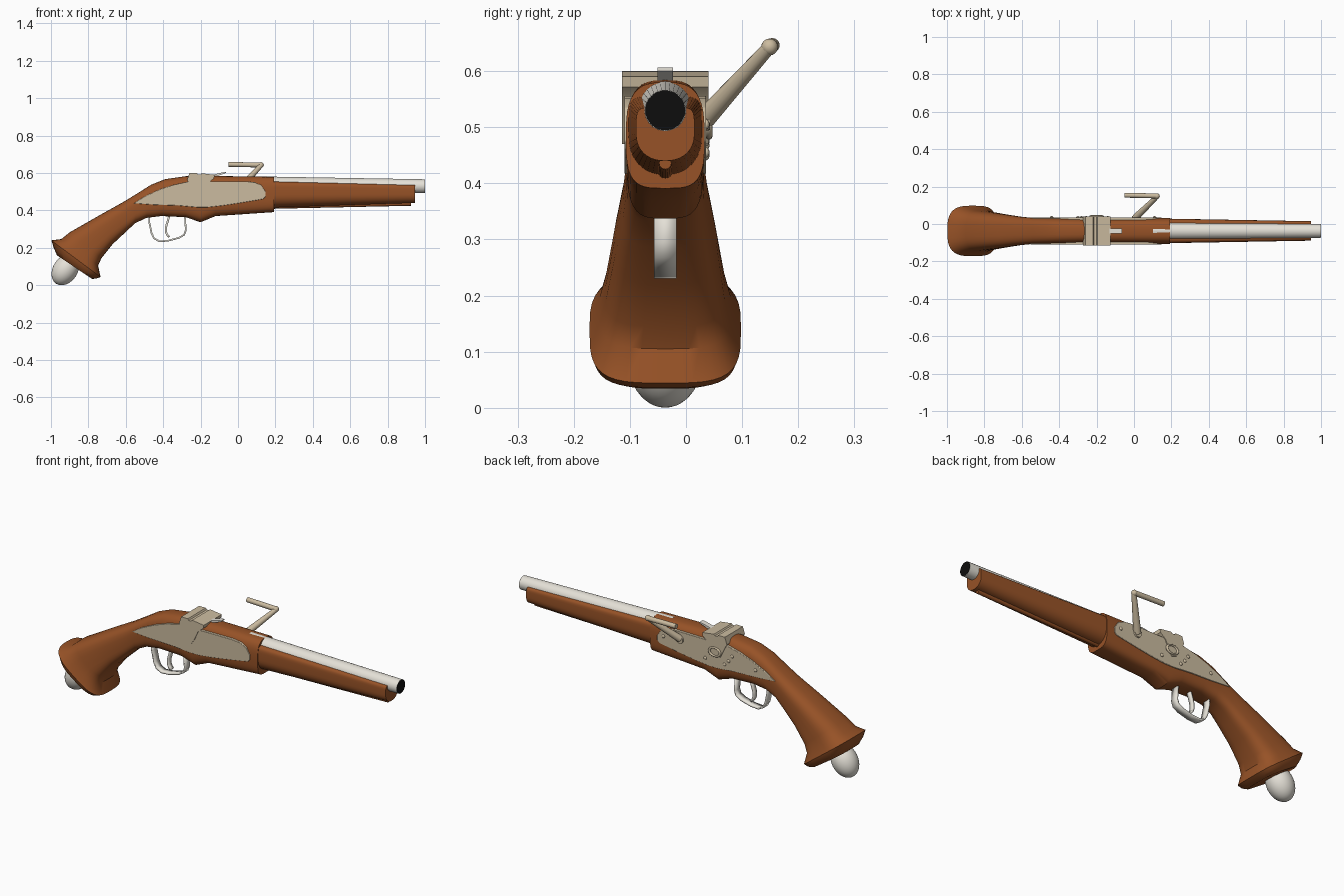
import bpy, bmesh, math
from mathutils import Vector, Matrix

if "Cube" in bpy.data.objects:
    bpy.data.objects.remove(bpy.data.objects["Cube"])

CY = -0.037  # y of the long axis


def material(name, rgb):
    m = bpy.data.materials.new(name)
    m.diffuse_color = (*rgb, 1)
    m.use_nodes = True
    m.node_tree.nodes["Principled BSDF"].inputs["Base Color"].default_value = m.diffuse_color
    return m


WOOD = material("wood", (0.31, 0.085, 0.02))
BRASS = material("pale_brass", (0.60, 0.50, 0.35))
STEEL = material("steel", (0.78, 0.75, 0.68))
BLACK = material("bore_black", (0.004, 0.004, 0.004))


def finish(name, bm, mat, angle=35):
    bmesh.ops.recalc_face_normals(bm, faces=bm.faces)
    me = bpy.data.meshes.new(name)
    bm.to_mesh(me)
    bm.free()
    me.materials.append(mat)
    ob = bpy.data.objects.new(name, me)
    bpy.context.collection.objects.link(ob)
    bpy.ops.object.select_all(action='DESELECT')
    ob.select_set(True)
    bpy.context.view_layer.objects.active = ob
    bpy.ops.object.shade_smooth_by_angle(angle=math.radians(angle))
    return ob


def loft(name, sections, mat, n_top, n_bot, seg=40):
    """Sections: top x, top z, bottom x, bottom z, half width."""
    bm = bmesh.new()
    rings = []
    for tx, tz, bx, bz, w in sections:
        t, b = Vector((tx, CY, tz)), Vector((bx, CY, bz))
        mid, up = (t + b) / 2, (t - b) / 2
        ring = []
        for i in range(seg):
            a = 2 * math.pi * i / seg
            c, s = math.cos(a), math.sin(a)
            e = 2 / (n_top if s > 0 else n_bot)
            p = mid + up * math.copysign(abs(s) ** e, s)
            p.y += w * math.copysign(abs(c) ** e, c)
            ring.append(bm.verts.new(p))
        rings.append(ring)
    for r, q in zip(rings, rings[1:]):
        for i in range(seg):
            j = (i + 1) % seg
            bm.faces.new((r[i], r[j], q[j], q[i]))
    bm.faces.new(rings[0])
    bm.faces.new(rings[-1])
    return finish(name, bm, mat)


def rod(name, p0, p1, r0, r1, mat, seg=24):
    p0, p1 = Vector(p0), Vector(p1)
    d = p1 - p0
    mx = Matrix.Translation((p0 + p1) / 2) @ d.to_track_quat('Z', 'Y').to_matrix().to_4x4()
    bm = bmesh.new()
    bmesh.ops.create_cone(bm, cap_ends=True, segments=seg, radius1=r0, radius2=r1,
                          depth=d.length, matrix=mx)
    return finish(name, bm, mat)


def prism(name, pts, y0, y1, mat, bevel=0.0):
    bm = bmesh.new()
    f = bm.faces.new([bm.verts.new((x, y0, z)) for x, z in pts])
    ext = bmesh.ops.extrude_face_region(bm, geom=[f])
    vs = [v for v in ext['geom'] if isinstance(v, bmesh.types.BMVert)]
    bmesh.ops.translate(bm, verts=vs, vec=(0, y1 - y0, 0))
    ob = finish(name, bm, mat)
    if bevel:
        m = ob.modifiers.new("soft_edge", 'BEVEL')
        m.width, m.segments = bevel, 2
    return ob


def strip(name, pts, half, mat, thick=0.009):
    bm = bmesh.new()
    rows = [[bm.verts.new((x, CY + s * half, z)) for s in (-1, 1)] for x, z in pts]
    for a, b in zip(rows, rows[1:]):
        bm.faces.new((a[0], a[1], b[1], b[0]))
    ob = finish(name, bm, mat)
    m = ob.modifiers.new("thickness", 'SOLIDIFY')
    m.thickness, m.offset = thick, 0
    return ob


def sphere(name, loc, scale, mat, tilt=0.0, seg=32):
    mx = Matrix.Translation(loc) @ Matrix.Rotation(tilt, 4, 'Y') @ Matrix.Diagonal((*scale, 1))
    bm = bmesh.new()
    bmesh.ops.create_uvsphere(bm, u_segments=seg, v_segments=seg // 2, radius=1, matrix=mx)
    return finish(name, bm, mat, 60)


# Wooden grip and body, from flared butt to the front shoulder
loft("grip_and_body", [
    (-0.968, 0.160, -0.780, 0.034, 0.105),
    (-0.985, 0.200, -0.757, 0.036, 0.128),
    (-0.998, 0.240, -0.735, 0.044, 0.135),
    (-0.945, 0.247, -0.748, 0.105, 0.118),
    (-0.900, 0.283, -0.730, 0.145, 0.107),
    (-0.730, 0.380, -0.670, 0.220, 0.090),
    (-0.610, 0.447, -0.600, 0.285, 0.076),
    (-0.540, 0.490, -0.550, 0.332, 0.070),
    (-0.465, 0.537, -0.490, 0.360, 0.069),
    (-0.390, 0.567, -0.410, 0.370, 0.069),
    (-0.280, 0.583, -0.280, 0.364, 0.069),
    (-0.200, 0.584, -0.200, 0.337, 0.069),
    (-0.120, 0.584, -0.120, 0.370, 0.070),
    (0.192, 0.580, 0.192, 0.391, 0.070)], WOOD, 3.0, 3.6)

# Forestock with flat top, and ramrod below
loft("forestock", [(0.15, 0.556, 0.15, 0.414, 0.066),
                   (0.945, 0.536, 0.945, 0.440, 0.052)], WOOD, 6, 2.2)
rod("ramrod", (0.15, CY, 0.421), (0.925, CY, 0.436), 0.013, 0.011, WOOD, 16)

# Barrel and bore
rod("barrel", (0.1, CY, 0.535), (0.999, CY, 0.53), 0.047, 0.0365, STEEL, 32)
rod("bore", (0.99, CY, 0.53), (1.0, CY, 0.53), 0.0355, 0.0355, BLACK, 32)

# Pommel ball
sphere("pommel", (-0.923, CY, 0.0835), (0.066, 0.066, 0.09), STEEL, 0.582)

# Lock plates on both sides
plate = [(-0.556, 0.438), (-0.50, 0.475), (-0.42, 0.512), (-0.35, 0.536), (-0.27, 0.554),
         (0.04, 0.556), (0.09, 0.551), (0.125, 0.535), (0.148, 0.50), (0.148, 0.475),
         (0.135, 0.461), (0.09, 0.453), (0.0, 0.438), (-0.08, 0.426), (-0.16, 0.417),
         (-0.22, 0.417), (-0.32, 0.426), (-0.45, 0.430)]
for side, s in (("front", -1), ("back", 1)):
    prism("lock_plate_" + side, plate, CY + s * 0.05, CY + s * 0.073, BRASS, 0.002)

# Saddle cover over the lock
prism("lock_cover", [(-0.272, 0.563), (-0.260, 0.600), (-0.220, 0.600), (-0.215, 0.592),
                     (-0.200, 0.592), (-0.195, 0.599), (-0.125, 0.590), (-0.128, 0.572),
                     (-0.160, 0.545), (-0.180, 0.500), (-0.200, 0.470), (-0.230, 0.480),
                     (-0.250, 0.520)], CY - 0.077, CY + 0.077, BRASS)

# Rear sight tab
prism("sight_tab", [(-0.135, 0.575), (-0.065, 0.600), (-0.065, 0.606), (-0.09, 0.602),
                    (-0.135, 0.59)], CY - 0.014, CY + 0.014, STEEL)

# Teardrop ring on the back lock plate
bpy.ops.mesh.primitive_torus_add(major_segments=24, minor_segments=8, major_radius=0.028,
                                 minor_radius=0.006, location=(-0.2, CY + 0.078, 0.505),
                                 rotation=(math.pi / 2, 0, 0))
ring = bpy.context.object
ring.name = "lock_ring"
ring.scale = (1.15, 0.8, 1)
ring.data.materials.append(BRASS)
bpy.ops.object.shade_smooth()

# Screws on the back lock plate
for i, (x, z) in enumerate([(0.11, 0.505), (-0.44, 0.468), (-0.28, 0.475),
                            (-0.255, 0.45), (-0.30, 0.505), (-0.14, 0.455)]):
    sphere(f"screw_{i + 1}", (x, CY + 0.073, z), (0.009, 0.006, 0.009), BRASS, seg=12)

# Cocking arm: pivot, arm, cross bar
rod("arm_pivot", (0.01, 0.02, 0.515), (0.01, 0.043, 0.515), 0.024, 0.02, BRASS)
rod("arm", (0.01, 0.036, 0.518), (0.125, 0.148, 0.642), 0.019, 0.012, BRASS, 16)
sphere("arm_elbow", (0.123, 0.149, 0.643), (0.015, 0.015, 0.015), BRASS, seg=16)
rod("arm_bar", (0.12, 0.150, 0.643), (-0.05, 0.154, 0.646), 0.013, 0.013, BRASS, 16)

# Trigger guard and trigger
strip("trigger_guard", [(-0.475, 0.375), (-0.475, 0.34), (-0.462, 0.278), (-0.448, 0.250),
                        (-0.420, 0.235), (-0.375, 0.238), (-0.315, 0.254), (-0.288, 0.270),
                        (-0.279, 0.295), (-0.284, 0.37)], 0.02, STEEL)
strip("trigger", [(-0.365, 0.38), (-0.375, 0.345), (-0.384, 0.315), (-0.385, 0.285),
                  (-0.378, 0.268), (-0.368, 0.258)], 0.012, STEEL, 0.011)
